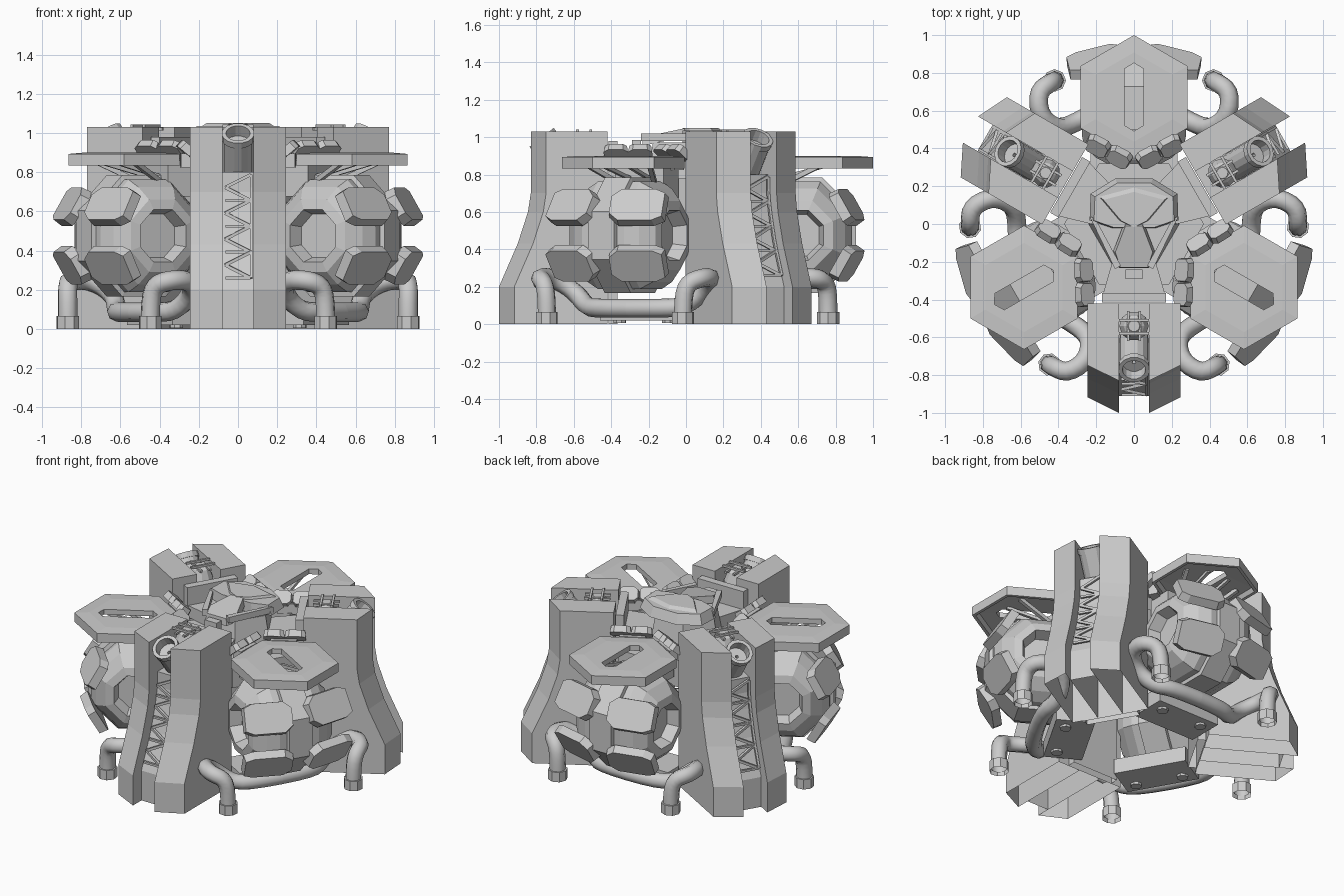
import bpy, bmesh
from math import pi, sin, cos, radians
from mathutils import Vector, Matrix

if "Cube" in bpy.data.objects:
    bpy.data.objects.remove(bpy.data.objects["Cube"])


def thrice(ob):
    """Repeat a part at 120 degree steps around the centre."""
    for k in (1, 2):
        c = ob.copy()
        c.name = ob.name + "_" + str(k + 1)
        c.matrix_world = Matrix.Rotation(k * 2 * pi / 3, 4, 'Z') @ ob.matrix_world
        bpy.context.collection.objects.link(c)
    return ob


def loft(name, rings, closed=False, mat=None):
    """Skin a list of equal-length rings; cap the ends, or join them if closed. Faces on the ground are left open."""
    bm = bmesh.new()
    rows = [[bm.verts.new(p) for p in r] for r in rings]
    n = len(rows[0])
    pairs = list(zip(rows, rows[1:])) + ([(rows[-1], rows[0])] if closed else [])
    for a, b in pairs:
        for i in range(n):
            j = (i + 1) % n
            bm.faces.new((a[i], a[j], b[j], b[i]))
    if not closed:
        bm.faces.new(rows[0][::-1])
        bm.faces.new(rows[-1])
    if mat:
        bm.transform(mat)
    bmesh.ops.recalc_face_normals(bm, faces=bm.faces)
    ground = [f for f in bm.faces if all(abs(v.co.z) < 1e-4 for v in f.verts)]
    bmesh.ops.delete(bm, geom=ground, context='FACES')
    me = bpy.data.meshes.new(name)
    bm.to_mesh(me)
    bm.free()
    ob = bpy.data.objects.new(name, me)
    bpy.context.collection.objects.link(ob)
    return ob


def prism(name, pts, z0, z1, s=1.0, mat=None):
    """Extrude an xy outline; s scales the top."""
    return loft(name, [[(x, y, z0) for x, y in pts],
                       [(x * s, y * s, z1) for x, y in pts]], mat=mat)


def box(name, c, d, mat=None):
    x, y, z = (v / 2 for v in d)
    m = Matrix.Translation(c) @ (mat or Matrix())
    return prism(name, [(-x, -y), (x, -y), (x, y), (-x, y)], -z, z, mat=m)


def bar(name, a, b, t):
    a, b = Vector(a), Vector(b)
    d = b - a
    return box(name, (a + b) / 2, (t, t, d.length), d.to_track_quat('Z', 'Y').to_matrix().to_4x4())


def circle(r, n, phase=0.0):
    return [(r * cos(phase + 2 * pi * i / n), r * sin(phase + 2 * pi * i / n)) for i in range(n)]


def turned(name, profile, n, mat, closed=False, phase=0.0):
    """Revolve (radius, height) pairs about local z."""
    return loft(name, [[(x, y, h) for x, y in circle(r, n, phase)] for r, h in profile], closed, mat)


def rot(a, ax):
    return Matrix.Rotation(radians(a), 4, ax)


T = Matrix.Translation

# --- Pylons (front one, repeated), open underneath ---
inner = [(-1, 0), (-1, .2), (-.9, .43), (-.845, .6), (-.83, .7), (-.83, 1.03), (-.42, 1.03), (-.42, 0)]
outer = [(y + (.082 if i < 6 else 0), z) for i, (y, z) in enumerate(inner)]
for s in (-1, 1):
    thrice(loft("pylon_slab", [[(s * .08, y, z) for y, z in inner],
                               [(s * .245, y, z) for y, z in outer]]))
web = [(-.91, 0), (-.91, .2), (-.81, .43), (-.76, .6), (-.74, .7), (-.74, .8), (-.42, .8), (-.42, 0)]
thrice(loft("pylon_web", [[(x, y, z) for y, z in web] for x in (-.08, .08)]))
thrice(box("pylon_back_wall", (0, -.39, .49), (.34, .05, .98)))


# Lattice on the pylon face
def face_y(z):
    for (y0, z0), (y1, z1) in zip(web[1:], web[2:]):
        if z0 <= z <= z1:
            return y0 + (y1 - y0) * (z - z0) / (z1 - z0) - .02
    return -.76


levels = [.26 + i * .066 for i in range(9)]
for i, (za, zb) in enumerate(zip(levels, levels[1:])):
    s = 1 if i % 2 == 0 else -1
    thrice(bar("lattice_brace", (s * .065, face_y(za), za), (-s * .065, face_y(zb), zb), .016))
    if i % 2 == 0:
        thrice(bar("lattice_rung", (-.065, face_y(za), za), (.065, face_y(za), za), .014))
    thrice(bar("lattice_rail", (.068, face_y(za), za), (.068, face_y(zb), zb), .014))

# Tilted exhaust tube and the drum behind it
tube = [(.078, -.16), (.078, .09), (.084, .09), (.084, .125), (.062, .125), (.062, .06), (.01, .06), (.01, -.16)]
thrice(turned("exhaust_tube", tube, 14, T((0, -.695, .9)) @ rot(38, 'X'), closed=True))
thrice(turned("vent_drum", [(.078, -.1), (.078, .08), (.055, .14), (.03, .16)], 10, T((0, -.54, .87))))
for x in (-.03, .03):
    thrice(bar("vent_bar", (x, -.62, 1.02), (x, -.46, 1.02), .014))
for y in (-.58, -.51):
    thrice(bar("vent_crossbar", (-.08, y, 1.035), (.08, y, 1.035), .014))

# --- Reactor drums (back one, repeated), axis across ---
half = [(.12, .2), (.145, .275), (.2, .265), (.27, .2), (.31, .13), (.31, .085), (.335, .08)]
prof = [(r, -h) for r, h in half] + [(r, h) for r, h in half[::-1]]
thrice(turned("reactor_drum", prof, 8, T((0, .6, .475)) @ rot(90, 'Y'), phase=pi / 8))

# Armour plates on the drum
plate = [(-.155, -.055), (-.1, -.1), (.1, -.1), (.155, -.075), (.155, .075), (.1, .1), (-.1, .1), (-.155, .055)]
for s in (-1, 1):
    for v in (-1, 1):
        m = T((s * .2, .86, .475 + v * .15)) @ rot(-s * 14, 'Z') @ rot(v * 30 - 90, 'X')
        pts = [(s * x, y) for x, y in plate]
        thrice(prism("armour_plate", pts, -.025, .03, .95, m))


# Slotted hexagonal canopy, hollow underneath
def ring(pts, s, z):
    return [(x * s, .672 + y * s, z) for x, y in pts]


hexa = circle(.328, 6, pi / 2)
slot = [(0, .18), (-.05, .15), (-.05, -.15), (0, -.18), (.05, -.15), (.05, .15)]
thrice(loft("canopy", [ring(hexa, 1, .893), ring(hexa, .72, .9), ring(slot, 1, .9), ring(slot, 1, .865),
                       ring(hexa, .88, .86), ring(hexa, .93, .833), ring(hexa, 1, .833)], closed=True))
thrice(box("canopy_neck", (0, .42, .755), (.3, .16, .16)))
for s in (-1, 1):
    thrice(bar("canopy_strut", (s * .1, .5, .74), (s * .2, .74, .86), .025))
    thrice(bar("canopy_strut_inner", (s * .06, .5, .78), (s * .08, .8, .86), .02))

# Small tilted plates at the inner end of the canopy
chip = [(-.065, -.03), (-.04, -.05), (.04, -.05), (.065, -.03), (.065, .03), (.04, .05), (-.04, .05), (-.065, .03)]
for s in (-1, 1):
    for x, y in ((.08, .35), (.195, .41)):
        m = T((s * x, y, .92)) @ rot(s * 28, 'Z') @ rot(40, 'X')
        thrice(prism("small_plate", chip, -.025, .02, .9, m))
    thrice(box("plate_mount", (s * .13, .38, .86), (.16, .06, .07), rot(s * 28, 'Z')))

# --- Pipes with foot collars, looping under the drums ---
for s in (-1, 1):
    path = [(.42, .76, .02), (.42, .76, .13), (.44, .75, .22), (.51, .7, .25), (.5, .57, .25),
            (.4, .5, .18), (.3, .54, .09), (.2, .6, .085), (0, .6, .085)]
    cu = bpy.data.curves.new("pipe", 'CURVE')
    cu.dimensions = '3D'
    sp = cu.splines.new('NURBS')
    sp.points.add(len(path) - 1)
    for p, (x, y, z) in zip(sp.points, path):
        p.co = (s * x, y, z, 1)
    sp.order_u = 3
    sp.use_endpoint_u = True
    sp.resolution_u = 3
    cu.bevel_depth = .05
    cu.bevel_resolution = 2
    ob = bpy.data.objects.new("pipe", cu)
    bpy.context.collection.objects.link(ob)
    thrice(ob)
    thrice(turned("pipe_collar", [(.06, 0), (.06, .065)], 8, T((s * .42, .76, 0))))

# --- Central core: open base, waisted tower carrying the roof ---
prism("core_body", circle(.37, 6, 0), .6, .78)
prism("core_tower", circle(.24, 6, 0), .78, .97, .85)
thrice(prism("core_arm", [(-.17, -.39), (.17, -.39), (.1, -.15), (-.1, -.15)], .78, .86))
thrice(box("base_foot", (0, .4, .07), (.46, .24, .1)))
for s in (-1, 1):
    thrice(turned("base_bolt", [(.035, .005), (.035, .03)], 8, T((s * .15, .45, 0))))

# Roof of the core: rear hood, side cheeks, sloping snout
hood = [(-.1, .24), (-.23, .16), (-.235, .02), (-.12, -.02), (.12, -.02), (.235, .02), (.23, .16), (.1, .24)]
prism("roof_hood", hood, .97, 1.035, .9)
prism("roof_crest", [(-.19, .15), (-.08, .02), (0, -.02), (.08, .02), (.19, .15), (0, .2)], 1.03, 1.05, .85)
for s in (-1, 1):
    loft("roof_cheek", [[(s * .235, .04, z), (s * .205, .03, z), (s * .07, -.22, z), (s * .1, -.24, z)]
                        for z in (.98, 1.02)])
snout = [(-.05, .12), (.05, .12), (.11, -.04), (.08, -.13), (-.08, -.13), (-.11, -.04)]
prism("roof_snout", snout, -.02, .025, .9, T((0, -.11, 1.0)) @ rot(12, 'X'))
box("roof_nub", (0, -.265, .95), (.09, .05, .07))
